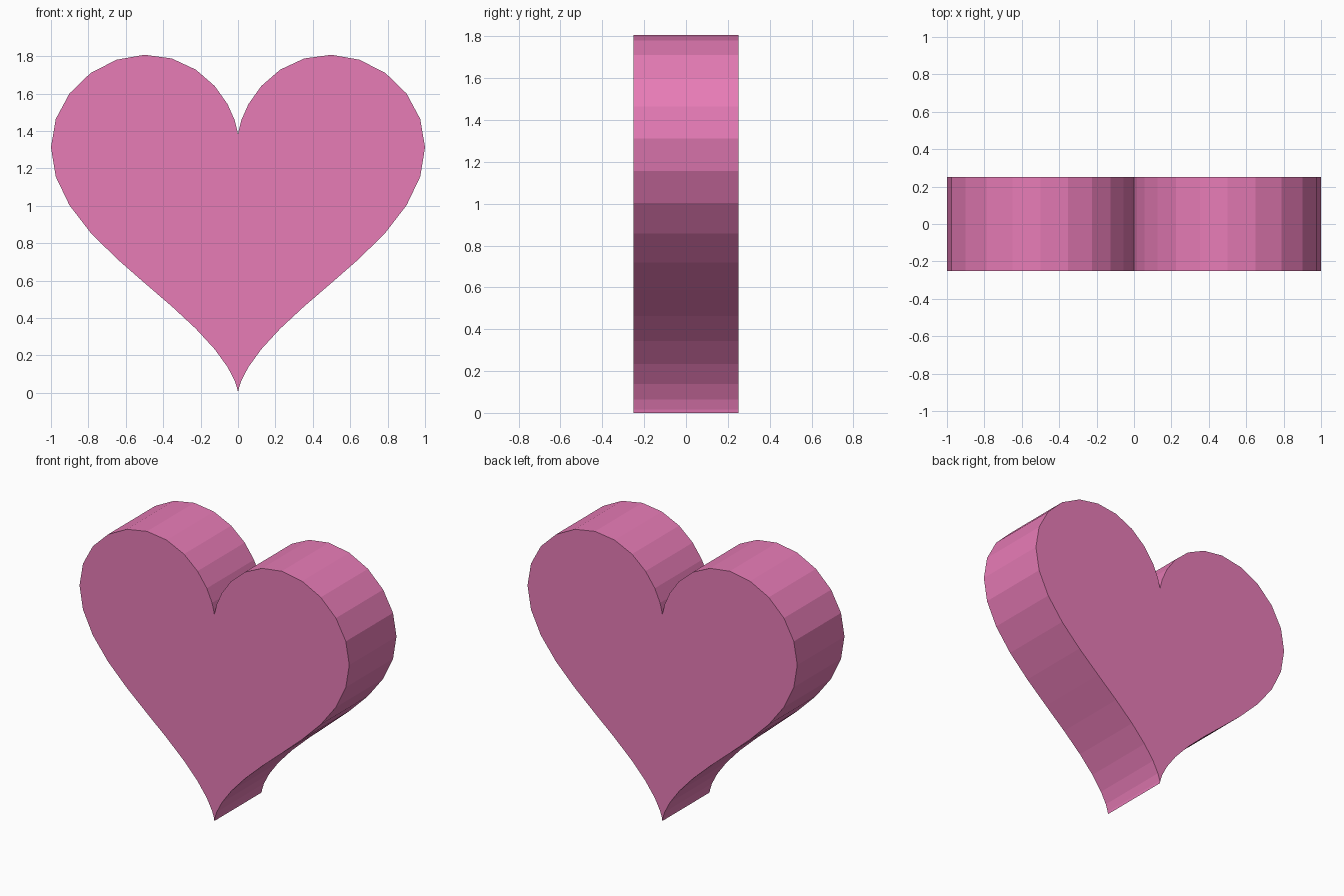
import bpy, bmesh
from math import sin, cos, pi

if "Cube" in bpy.data.objects:
    bpy.data.objects.remove(bpy.data.objects["Cube"])

STEPS = 48          # points around the outline
HALF_DEPTH = 0.25


def outline_point(i):
    """Heart curve, 2 units wide, with its lower tip on z = 0."""
    t = 2 * pi * i / STEPS
    x = sin(t) ** 3
    z = (13 * cos(t) - 5 * cos(2 * t) - 2 * cos(3 * t) - cos(4 * t) + 17) / 16
    return x, z


# Flat heart profile, extruded front to back
bm = bmesh.new()
profile = [bm.verts.new((x, -HALF_DEPTH, z))
           for x, z in (outline_point(i) for i in range(STEPS))]
front = bm.faces.new(profile)
extruded = bmesh.ops.extrude_face_region(bm, geom=[front], use_keep_orig=True)
back_verts = [g for g in extruded["geom"] if isinstance(g, bmesh.types.BMVert)]
bmesh.ops.translate(bm, verts=back_verts, vec=(0, 2 * HALF_DEPTH, 0))
bmesh.ops.recalc_face_normals(bm, faces=bm.faces)

mesh = bpy.data.meshes.new("heart")
bm.to_mesh(mesh)
bm.free()
heart = bpy.data.objects.new("heart", mesh)
bpy.context.collection.objects.link(heart)

# Pink colour
pink = bpy.data.materials.new("pink")
pink.diffuse_color = (0.8, 0.2, 0.47, 1)
pink.use_nodes = True
pink.node_tree.nodes["Principled BSDF"].inputs["Base Color"].default_value = pink.diffuse_color
mesh.materials.append(pink)
